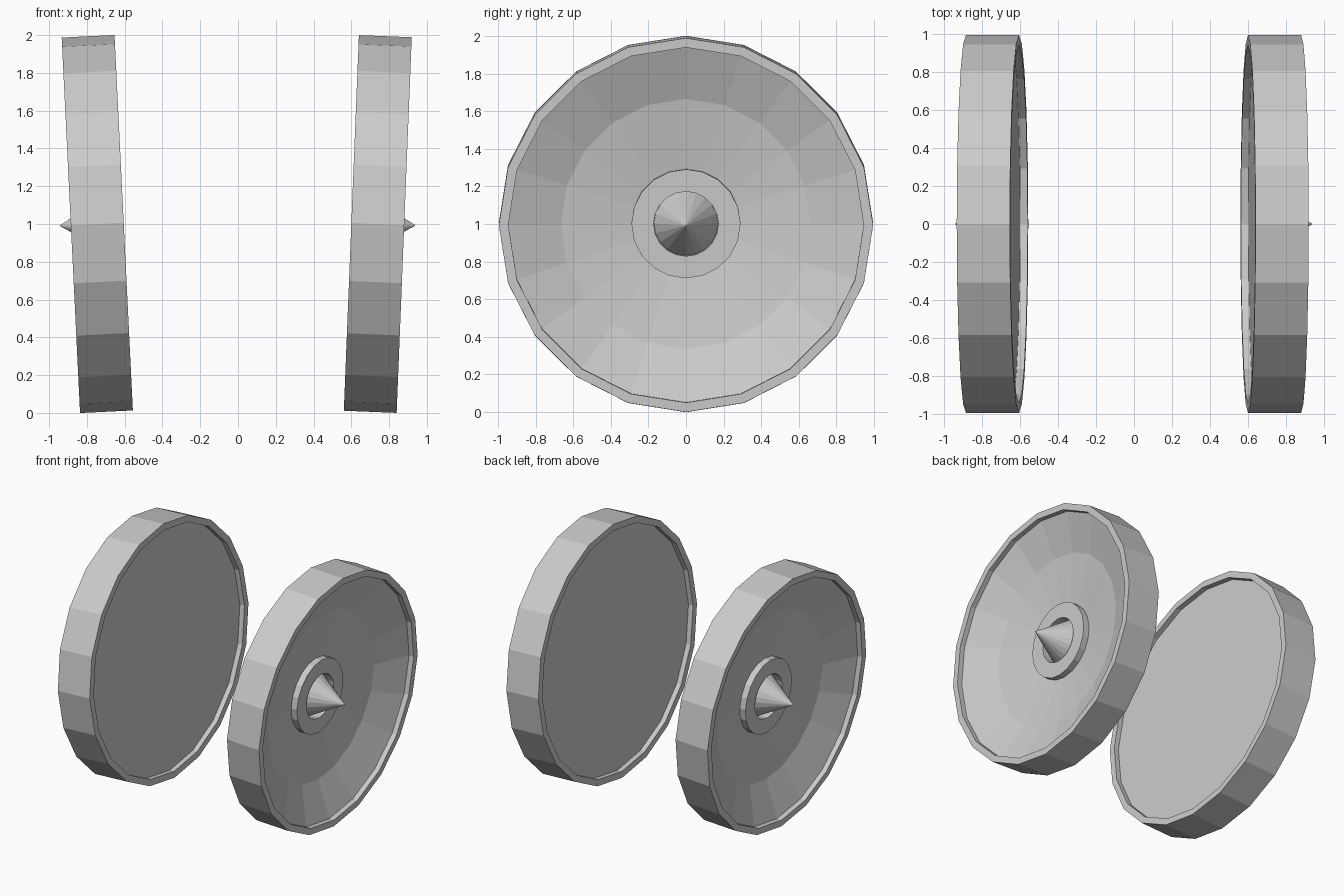
import bpy, bmesh, math
from mathutils import Matrix

if "Cube" in bpy.data.objects:
    bpy.data.objects.remove(bpy.data.objects["Cube"])

SIDES = 20


def lathe(name, profile, side, offset, tilt):
    """Spin (x, radius) points around the axle; radius 0 makes a pole."""
    bm = bmesh.new()
    rings = []
    for x, r in profile:
        if r == 0:
            rings.append([bm.verts.new((x * side, 0, 0))] * SIDES)
        else:
            rings.append([bm.verts.new((x * side,
                                        r * math.sin(2 * math.pi * k / SIDES),
                                        r * math.cos(2 * math.pi * k / SIDES)))
                          for k in range(SIDES)])
    for a, b in zip(rings, rings[1:]):
        for k in range(SIDES):
            n = (k + 1) % SIDES
            quad = list(dict.fromkeys((a[k], a[n], b[n], b[k])))
            bm.faces.new(quad)
    bmesh.ops.recalc_face_normals(bm, faces=bm.faces)
    bm.transform(Matrix.Translation((side * offset, 0, 1.0))
                 @ Matrix.Rotation(side * tilt, 4, 'Y'))
    mesh = bpy.data.meshes.new(name)
    bm.to_mesh(mesh)
    bm.free()
    obj = bpy.data.objects.new(name, mesh)
    bpy.context.collection.objects.link(obj)
    return obj


# Wheel section: flat inner cap, rim, tread, dished outer face, raised hub ring
wheel = [(-0.10, 0), (-0.10, 0.945), (-0.14, 0.945), (-0.14, 0.995),
         (0.14, 0.995), (0.14, 0.945), (0.10, 0.945), (-0.01, 0.665),
         (-0.07, 0.29), (-0.02, 0.29), (-0.02, 0.172), (-0.085, 0.172),
         (-0.085, 0)]

# Pointed axle cap seated in the hub ring
spike = [(-0.084, 0), (-0.084, 0.17), (0.20, 0)]

# The two wheels lean outwards at the top
for label, side, offset, tilt in (("right", 1, 0.74, math.radians(2.3)),
                                  ("left", -1, 0.745, math.radians(2.8))):
    lathe(label + "_wheel", wheel, side, offset, tilt)
    lathe(label + "_axle_cap", spike, side, offset, tilt)
